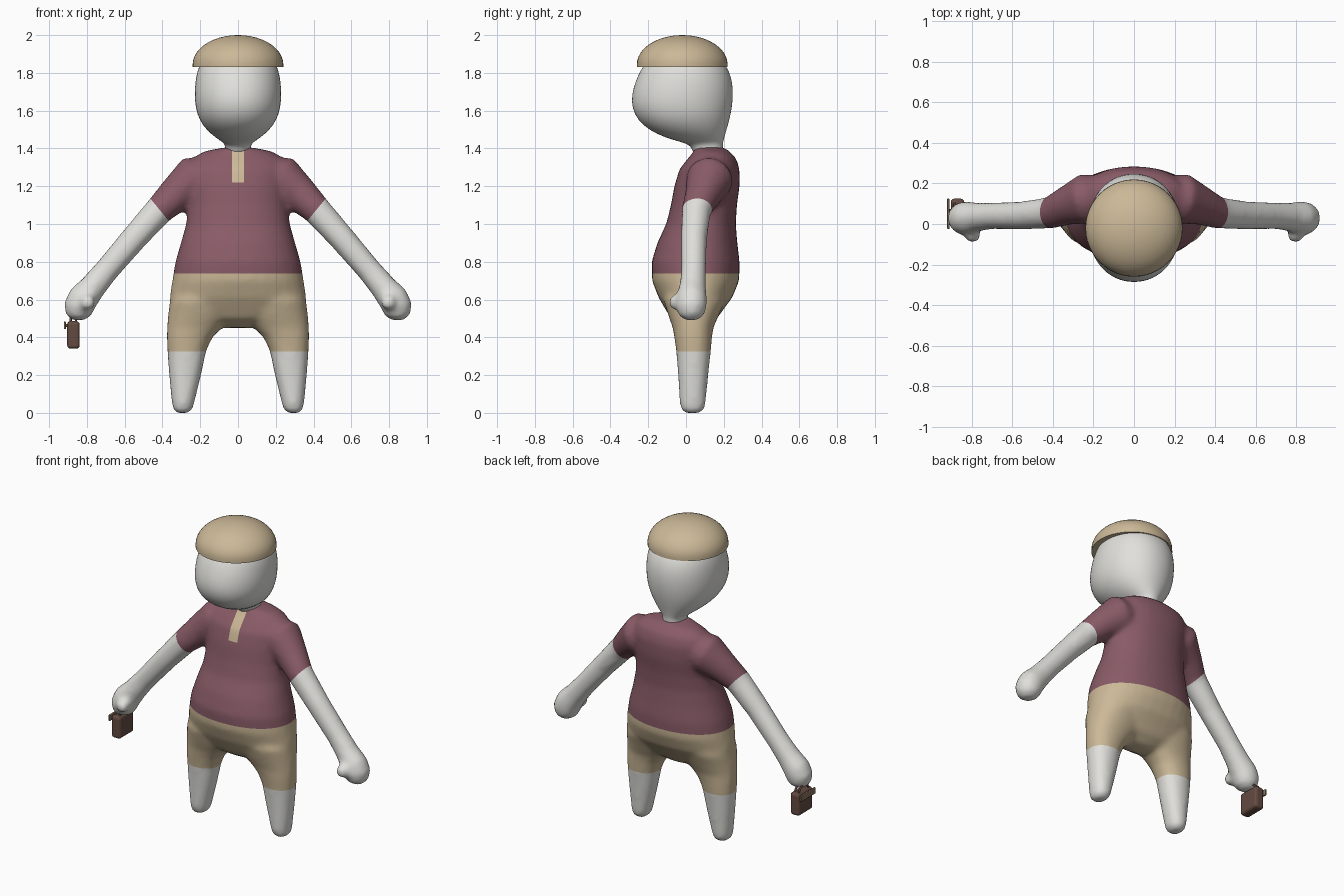
import bpy, bmesh, math
from mathutils import Vector, Matrix

old = bpy.data.objects.get("Cube")
if old:
    bpy.data.objects.remove(old, do_unlink=True)


def material(name, rgb):
    m = bpy.data.materials.new(name)
    m.use_nodes = True
    m.diffuse_color = (*rgb, 1)
    node = next(n for n in m.node_tree.nodes if n.type == 'BSDF_PRINCIPLED')
    node.inputs["Base Color"].default_value = (*rgb, 1)
    return m


white = material("off white", (0.75, 0.745, 0.715))
plum = material("plum", (0.25, 0.105, 0.135))
tan = material("tan", (0.60, 0.48, 0.31))
brown = material("dark brown", (0.127, 0.07, 0.053))
olive = material("olive brown", (0.24, 0.17, 0.11))


def make(name, bm, *mats):
    bmesh.ops.recalc_face_normals(bm, faces=bm.faces[:])
    me = bpy.data.meshes.new(name)
    bm.to_mesh(me)
    bm.free()
    ob = bpy.data.objects.new(name, me)
    bpy.context.collection.objects.link(ob)
    for m in mats:
        me.materials.append(m)
    return ob


def smooth(ob):
    for p in ob.data.polygons:
        p.use_smooth = True


def loft(bm, rings):
    rows = [[bm.verts.new(p) for p in r] for r in rings]
    n = len(rows[0])
    for a, b in zip(rows, rows[1:]):
        for i in range(n):
            j = (i + 1) % n
            bm.faces.new((a[i], a[j], b[j], b[i]))
    bm.faces.new(rows[0])
    bm.faces.new(rows[-1])


def level(z, x0, x1, y0, y1, power=2.0, n=32):
    """Flat rounded ring that fills the given x and y ranges."""
    ring = []
    for i in range(n):
        t = 2 * math.pi * i / n
        c, s = math.cos(t), math.sin(t)
        px = math.copysign(abs(c) ** (2 / power), c)
        py = math.copysign(abs(s) ** (2 / power), s)
        ring.append(Vector(((x0 + x1 + (x1 - x0) * px) / 2,
                            (y0 + y1 + (y1 - y0) * py) / 2, z)))
    return ring


def tube(bm, path, n=24):
    """Round tube through (x, y, z, radius) points lying roughly in xz."""
    pts = [Vector(p[:3]) for p in path]
    rings = []
    for k, p in enumerate(pts):
        d = pts[min(k + 1, len(pts) - 1)] - pts[max(k - 1, 0)]
        d.normalize()
        v = d.cross(Vector((0, 1, 0))).normalized()
        u = v.cross(d)
        r = path[k][3]
        rings.append([p + r * (u * math.cos(2 * math.pi * i / n)
                               + v * math.sin(2 * math.pi * i / n)) for i in range(n)])
    loft(bm, rings)


# Body: torso, legs, arms and thumbs fused into one skin
bm = bmesh.new()
torso = [  # z, half width, front y, back y
    (0.45, 0.08, 0.00, 0.10), (0.50, 0.27, -0.08, 0.165), (0.55, 0.35, -0.11, 0.20),
    (0.61, 0.362, -0.145, 0.245), (0.70, 0.348, -0.18, 0.282), (0.80, 0.332, -0.182, 0.284),
    (0.90, 0.303, -0.152, 0.272), (1.00, 0.275, -0.105, 0.264), (1.10, 0.264, -0.08, 0.27),
    (1.20, 0.268, -0.062, 0.284), (1.29, 0.272, -0.035, 0.284), (1.35, 0.24, 0.012, 0.265),
    (1.385, 0.18, 0.045, 0.23), (1.405, 0.075, 0.035, 0.205)]
loft(bm, [level(z, -w, w, a, b, 2.15) for z, w, a, b in torso])

leg = [  # z, inner x, outer x, front y, back y
    (0.0, 0.262, 0.325, -0.005, 0.075), (0.015, 0.243, 0.342, -0.025, 0.095),
    (0.05, 0.232, 0.35, -0.033, 0.104), (0.2, 0.195, 0.365, -0.042, 0.118),
    (0.33, 0.168, 0.374, -0.052, 0.132), (0.40, 0.135, 0.377, -0.062, 0.138),
    (0.45, 0.085, 0.376, -0.07, 0.145), (0.52, 0.02, 0.37, -0.095, 0.175),
    (0.60, 0.01, 0.36, -0.12, 0.21)]
arm = [  # x, y, z, radius
    (0.12, 0.13, 1.25, 0.10), (0.24, 0.125, 1.235, 0.125), (0.33, 0.09, 1.155, 0.096),
    (0.415, 0.055, 1.075, 0.078), (0.55, 0.042, 0.925, 0.07), (0.70, 0.04, 0.75, 0.066),
    (0.77, 0.035, 0.665, 0.071), (0.822, 0.03, 0.605, 0.082), (0.842, 0.028, 0.56, 0.082),
    (0.846, 0.028, 0.515, 0.066), (0.846, 0.028, 0.49, 0.03)]
for s in (1, -1):
    loft(bm, [level(z, s * a, s * b, c, d, 2.2) for z, a, b, c, d in leg])
    tube(bm, [(s * x, y, z, r) for x, y, z, r in arm])
    bmesh.ops.create_icosphere(bm, subdivisions=3, radius=0.042,
                               matrix=Matrix.Translation((s * 0.797, -0.052, 0.585)))
body = make("body", bm)
rm = body.modifiers.new("fuse", 'REMESH')
rm.mode = 'VOXEL'
rm.voxel_size = 0.016
sm = body.modifiers.new("soften", 'SMOOTH')
sm.factor = 0.5
sm.iterations = 8
bpy.context.view_layer.update()
fused = body.evaluated_get(bpy.context.evaluated_depsgraph_get())
bm = bmesh.new()
bm.from_mesh(bpy.data.meshes.new_from_object(fused))
bpy.data.objects.remove(body, do_unlink=True)

# Cut clean clothing edges into the skin, then colour the regions
HEM, LEG_HEM, PLACKET, HALF = 0.738, 0.325, 1.22, 0.032
cuff, cuff_dir = Vector((0.415, 0, 1.075)), Vector((0.77, 0, -0.63))
flip = Vector((-1, 1, 1))
cuts = [((0, 0, z), (0, 0, 1)) for z in (HEM, LEG_HEM, PLACKET)]
cuts += [((x, 0, 0), (1, 0, 0)) for x in (HALF, -HALF)]
cuts += [(cuff, cuff_dir), (cuff * flip, cuff_dir * flip)]
for co, no in cuts:
    bmesh.ops.bisect_plane(bm, geom=bm.verts[:] + bm.edges[:] + bm.faces[:],
                           dist=1e-5, plane_co=co, plane_no=no)
for f in bm.faces:
    c = f.calc_center_median()
    side = Vector((abs(c.x), c.y, c.z))
    on_arm = side.x > 0.36 + 0.5 * (1.02 - c.z)
    if on_arm:
        f.material_index = 0 if (side - cuff).dot(cuff_dir) > 0 else 1
    elif c.z > HEM:
        placket = c.z > PLACKET and side.x < HALF and c.y < 0.08
        f.material_index = 2 if placket else 1
    else:
        f.material_index = 2 if c.z > LEG_HEM else 0
smooth(make("body", bm, white, plum, tan))

# Head with neck
bm = bmesh.new()
head = [  # z, half width, front y, back y
    (1.36, 0.07, 0.04, 0.19), (1.40, 0.066, 0.033, 0.196), (1.425, 0.07, 0.01, 0.195),
    (1.445, 0.10, -0.07, 0.20), (1.475, 0.142, -0.155, 0.208), (1.52, 0.187, -0.228, 0.222),
    (1.58, 0.218, -0.276, 0.238), (1.65, 0.23, -0.292, 0.249), (1.72, 0.23, -0.28, 0.25),
    (1.78, 0.223, -0.258, 0.24), (1.84, 0.208, -0.228, 0.215), (1.89, 0.17, -0.18, 0.165),
    (1.93, 0.10, -0.11, 0.09), (1.945, 0.04, -0.05, 0.03)]
loft(bm, [level(z, -w, w, a, b, 2.1) for z, w, a, b in head])
ob = make("head", bm, white)
smooth(ob)
sub = ob.modifiers.new("round", 'SUBSURF')
sub.levels = sub.render_levels = 1

# Cap: a flat bottomed dome
bm = bmesh.new()
rings = [level(1.83, -0.24, 0.24, -0.26, 0.22, n=48)]
for k in range(13):
    t = k / 12 * math.radians(88)
    r = 0.24 * math.cos(t)
    rings.append(level(1.845 + 0.155 * math.sin(t), -r, r, -0.02 - r, -0.02 + r, n=48))
loft(bm, rings)
cap = make("cap", bm, tan)
bpy.context.view_layer.objects.active = cap
cap.select_set(True)
bpy.ops.object.shade_smooth_by_angle(angle=math.radians(50))


# Handbag hanging from the right hand
def block(name, centre, size, bevel, mat):
    bm = bmesh.new()
    bmesh.ops.create_cube(bm, size=1, matrix=Matrix.Translation(centre)
                          @ Matrix.Diagonal((*size, 1)))
    bmesh.ops.bevel(bm, geom=bm.edges[:], offset=bevel, segments=3,
                    profile=0.5, affect='EDGES')
    return make(name, bm, mat)


block("bag", (-0.871, 0.05, 0.413), (0.066, 0.15, 0.146), 0.018, brown)
block("bag_clasp", (-0.916, 0.05, 0.463), (0.012, 0.15, 0.04), 0.004, olive)
block("bag_clasp_link", (-0.907, 0.05, 0.463), (0.02, 0.05, 0.015), 0.004, brown)
for name, x in (("inner_handle", -0.858), ("outer_handle", -0.886)):
    cu = bpy.data.curves.new(name, 'CURVE')
    cu.dimensions = '3D'
    cu.bevel_depth = 0.006
    cu.bevel_resolution = 2
    sp = cu.splines.new('POLY')
    sp.points.add(10)
    for k, p in enumerate(sp.points):
        t = math.pi * k / 10
        p.co = (x, 0.05 + 0.05 * math.cos(t), 0.475 + 0.045 * math.sin(t), 1)
    cu.materials.append(brown)
    bpy.context.collection.objects.link(bpy.data.objects.new(name, cu))
